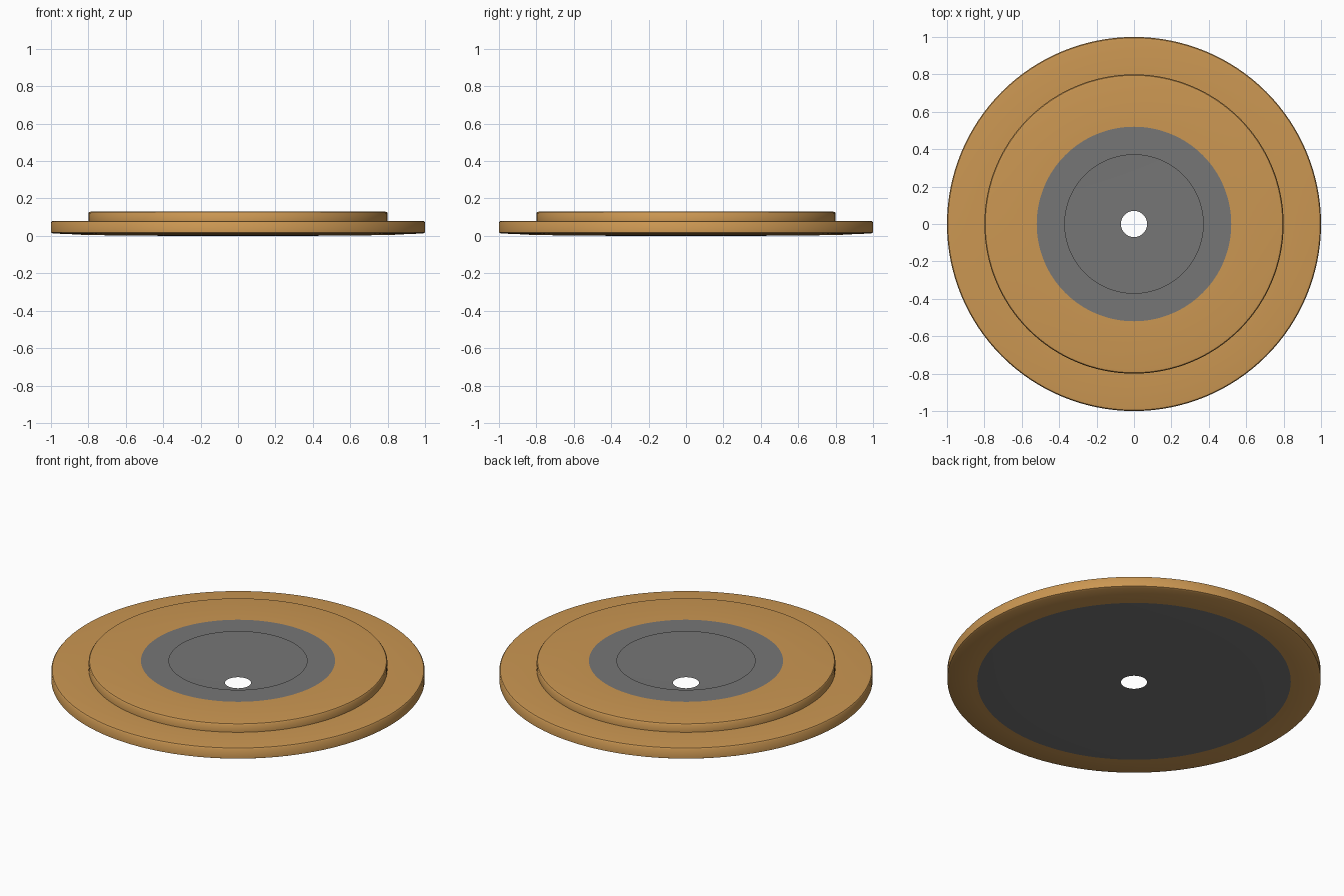
import bpy, bmesh, math

old = bpy.data.objects.get("Cube")
if old:
    bpy.data.objects.remove(old, do_unlink=True)


def make_material(name, colour):
    mat = bpy.data.materials.new(name)
    mat.use_nodes = True
    mat.diffuse_color = colour
    mat.node_tree.nodes["Principled BSDF"].inputs["Base Color"].default_value = colour
    return mat


bronze = make_material("bronze", (0.60, 0.31, 0.085, 1))
grey = make_material("grey", (0.18, 0.18, 0.18, 1))


def lathe(name, profile, colours, steps=128):
    """Spin a (radius, height) profile about z; colours has one slot per segment."""
    bm = bmesh.new()
    rings = [[bm.verts.new((r * math.cos(a), r * math.sin(a), z))
              for a in (2 * math.pi * i / steps for i in range(steps))]
             for r, z in profile]
    for upper, lower, slot in zip(rings, rings[1:], colours):
        for i in range(steps):
            j = (i + 1) % steps
            face = bm.faces.new((upper[i], lower[i], lower[j], upper[j]))
            face.material_index = slot
    mesh = bpy.data.meshes.new(name)
    bm.to_mesh(mesh)
    bm.free()
    obj = bpy.data.objects.new(name, mesh)
    bpy.context.collection.objects.link(obj)
    mesh.materials.append(bronze)
    mesh.materials.append(grey)
    bpy.ops.object.select_all(action="DESELECT")
    obj.select_set(True)
    bpy.context.view_layer.objects.active = obj
    bpy.ops.object.shade_smooth_by_angle(angle=math.radians(40))
    return obj


# Hollow stepped disc: raised plate, wide rim, shallow base with a centre hole
profile = [
    (0.37, 0.13), (0.52, 0.13), (0.78, 0.13), (0.795, 0.128), (0.80, 0.122),
    (0.80, 0.08), (0.98, 0.08), (0.995, 0.078), (1.0, 0.072),
    (1.0, 0.018), (0.99, 0.013), (0.87, 0.008), (0.84, 0.006),
    (0.60, 0.001), (0.07, 0.0),
]
# Grey inside the label ring on top and inside the backing circle below
colours = []
for i, ((r0, z0), (r1, z1)) in enumerate(zip(profile, profile[1:])):
    limit = 0.525 if z0 > 0.1 else 0.845
    colours.append(1 if max(r0, r1) < limit else 0)

lathe("stepped_disc", profile, colours)
